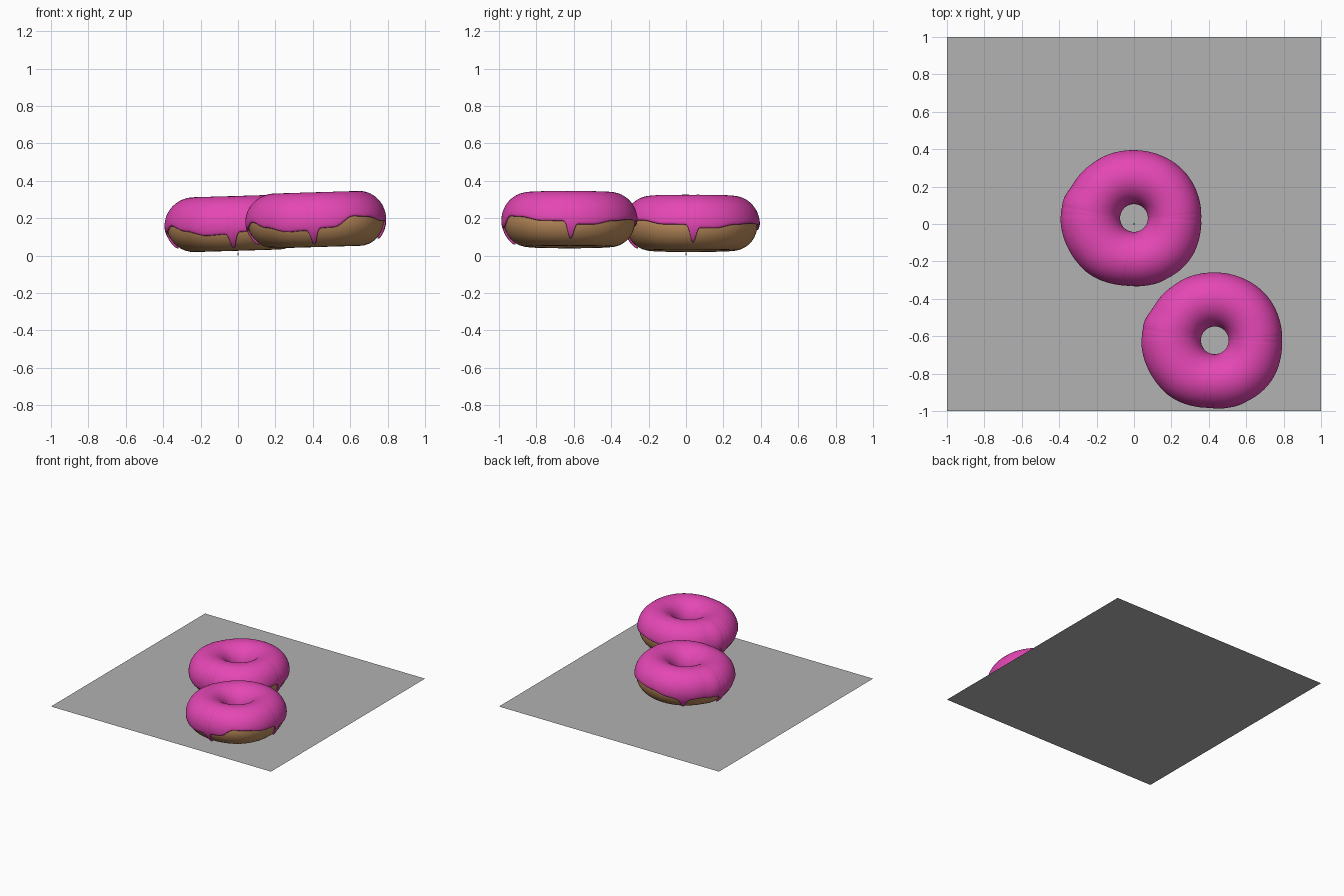
import bpy, bmesh, math
from mathutils import Matrix

if "Cube" in bpy.data.objects:
    bpy.data.objects.remove(bpy.data.objects["Cube"])


def material(name, rgb):
    m = bpy.data.materials.new(name)
    m.diffuse_color = (*rgb, 1)
    m.use_nodes = True
    m.node_tree.nodes["Principled BSDF"].inputs["Base Color"].default_value = m.diffuse_color
    return m


PINK = material("pink icing", (0.78, 0.063, 0.46))
TAN = material("golden dough", (0.52, 0.27, 0.11))
GREY = material("grey table", (0.445, 0.445, 0.445))

# Outer dough radius by angle (degrees), and icing edge height by angle
OUTER = [(-180, .380), (-135, .372), (-95, .352), (-45, .362), (0, .348),
         (45, .354), (90, .350), (125, .355), (150, .360), (168, .378), (180, .380)]
EDGE = [(-180, -.04), (-172, -.03), (-158, .0), (-138, -.03), (-118, -.055),
        (-100, -.05), (-90, -.04), (-77, -.037), (-60, .017), (-46, .012),
        (-24, -.01), (-8, -.012), (10, -.03), (20, -.03), (40, -.01), (62, .0),
        (85, -.005), (105, -.03), (125, -.05), (145, -.035), (160, -.04), (180, -.04)]
# Drips: angle, lowest height, half width in degrees
DRIPS = [(-95, -.125, 3.2), (1, -.105, 3.2), (125, -.115, 4), (174, -.115, 3.5)]
HOLE, RZ = .087, .140


def table(points, a):
    for (a0, v0), (a1, v1) in zip(points, points[1:]):
        if a <= a1:
            t = (a - a0) / (a1 - a0)
            t = t * t * (3 - 2 * t)
            return v0 + (v1 - v0) * t
    return points[-1][1]


def surface(a, phi):
    """Point on the dough; phi 0 = outside, 90 deg = top."""
    outer = table(OUTER, a)
    major, minor = (outer + HOLE) / 2, (outer - HOLE) / 2
    r = major + minor * math.cos(phi)
    t = math.radians(a)
    return (r * math.cos(t), r * math.sin(t), RZ * math.sin(phi))


def icing_edge(a):
    z = table(EDGE, a)
    for centre, low, width in DRIPS:
        d = (a - centre + 180) % 360 - 180
        z += (low - z) * math.exp(-(abs(d) / width) ** 3)
    return math.asin(max(-.97, z / RZ))


def mesh_object(name, rings, closed, mat):
    """Skin closed rings of points; closed also joins last row to first."""
    bm = bmesh.new()
    v = [[bm.verts.new(p) for p in ring] for ring in rings]
    n, rows = len(v), len(v[0])
    for i in range(n):
        for j in range(rows if closed else rows - 1):
            k, l = (i + 1) % n, (j + 1) % rows
            bm.faces.new((v[i][j], v[k][j], v[k][l], v[i][l]))
    bmesh.ops.recalc_face_normals(bm, faces=bm.faces)
    if max(bm.faces, key=lambda f: f.calc_center_median().z).normal.z < 0:
        bmesh.ops.reverse_faces(bm, faces=bm.faces)
    for f in bm.faces:
        f.smooth = True
    me = bpy.data.meshes.new(name)
    bm.to_mesh(me)
    bm.free()
    me.materials.append(mat)
    ob = bpy.data.objects.new(name, me)
    bpy.context.collection.objects.link(ob)
    return ob


def donut(label, location):
    place = Matrix.Translation(location) @ Matrix.Rotation(-.03, 4, 'Y')
    # Dough ring
    n, m = 96, 36
    rings = [[surface(-180 + 360 * i / n, 2 * math.pi * j / m) for j in range(m)]
             for i in range(n)]
    dough = mesh_object(label + "_dough", rings, True, TAN)
    dough.matrix_world = place
    # Icing shell from inside the hole over the top to the wavy edge
    n, m = 216, 18
    rings = []
    for i in range(n):
        a = -180 + 360 * i / n
        e = icing_edge(a)
        start = math.pi * 1.03
        rings.append([surface(a, start + (e - start) * j / m) for j in range(m + 1)])
    icing = mesh_object(label + "_icing", rings, False, PINK)
    icing.matrix_world = place
    s = icing.modifiers.new("thickness", 'SOLIDIFY')
    s.thickness, s.offset = .014, 1
    sub = icing.modifiers.new("round rim", 'SUBSURF')
    sub.levels = sub.render_levels = 1


donut("back_donut", (0, .032, .166))
donut("front_donut", (.432, -.622, .186))

# Table top
bpy.ops.mesh.primitive_plane_add(size=2)
bpy.context.object.name = "table_top"
bpy.context.object.data.materials.append(GREY)

# Tiny crumb in the middle
bpy.ops.mesh.primitive_uv_sphere_add(segments=12, ring_count=8, radius=.004,
                                     location=(0, 0, .008))
crumb = bpy.context.object
crumb.name = "crumb"
crumb.scale.z = 2
crumb.data.materials.append(GREY)
bpy.ops.object.shade_smooth()
